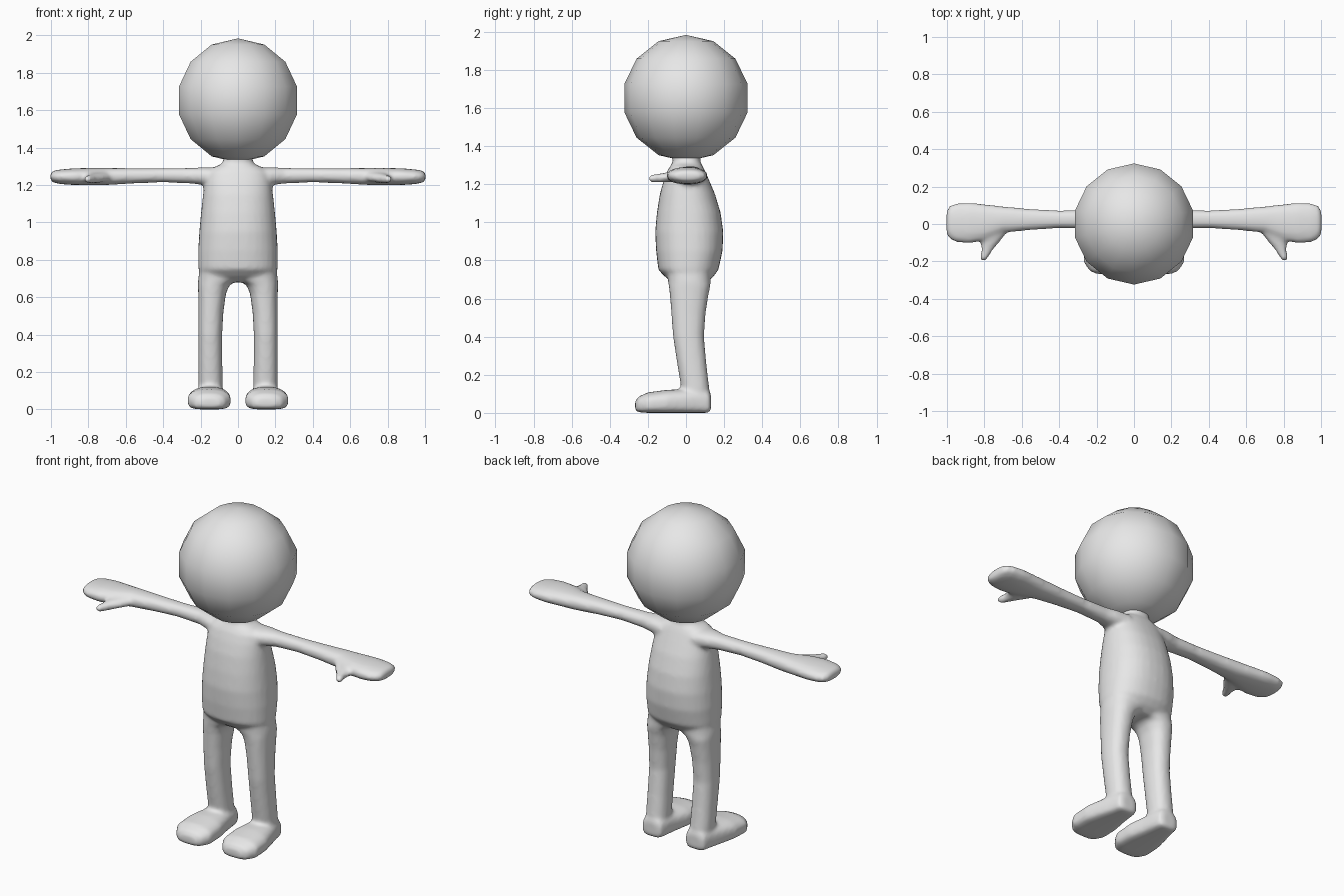
import bpy, bmesh, math

grey = bpy.data.materials.new("plain_grey")
grey.diffuse_color = (0.8, 0.8, 0.8, 1)


def finish(name, bm):
    bmesh.ops.recalc_face_normals(bm, faces=bm.faces)
    mesh = bpy.data.meshes.new(name)
    bm.to_mesh(mesh)
    bm.free()
    mesh.materials.append(grey)
    mesh.polygons.foreach_set("use_smooth", [True] * len(mesh.polygons))
    obj = bpy.data.objects.new(name, mesh)
    bpy.context.collection.objects.link(obj)
    return obj


def loft(bm, axis, sections, side=1, power=2.3, low_power=None, n=24):
    """Skin rounded sections (t, a_min, a_max, b_min, b_max) along an axis."""
    rings = []
    for t, a0, a1, b0, b1 in sections:
        ring = []
        for i in range(n):
            ang = 2 * math.pi * i / n
            c, s = math.cos(ang), math.sin(ang)
            p = 2 / (low_power if low_power and s < 0 else power)
            a = (a0 + a1) / 2 + (a1 - a0) / 2 * math.copysign(abs(c) ** p, c)
            b = (b0 + b1) / 2 + (b1 - b0) / 2 * math.copysign(abs(s) ** p, s)
            x, y, z = {"x": (t, a, b), "y": (a, t, b), "z": (a, b, t)}[axis]
            ring.append(bm.verts.new((x * side, y, z)))
        rings.append(ring)
    for r0, r1 in zip(rings, rings[1:]):
        for i in range(n):
            j = (i + 1) % n
            bm.faces.new((r0[i], r0[j], r1[j], r1[i]))
    bm.faces.new(rings[0])
    bm.faces.new(rings[-1])


# Torso and neck: height, half width, front, back
torso = [(0.68, 0.17, -0.06, 0.10), (0.71, 0.20, -0.105, 0.14),
         (0.75, 0.212, -0.145, 0.17), (0.85, 0.213, -0.157, 0.192),
         (0.95, 0.207, -0.162, 0.196), (1.05, 0.198, -0.153, 0.182),
         (1.15, 0.187, -0.137, 0.152), (1.22, 0.178, -0.117, 0.122),
         (1.27, 0.165, -0.098, 0.10), (1.295, 0.13, -0.083, 0.088),
         (1.312, 0.088, -0.07, 0.075), (1.335, 0.076, -0.07, 0.076),
         (1.38, 0.08, -0.075, 0.08)]

leg = [(0.76, 0.0, 0.205, -0.10, 0.13), (0.69, 0.0, 0.214, -0.095, 0.13),
       (0.665, 0.045, 0.214, -0.09, 0.128), (0.62, 0.064, 0.213, -0.085, 0.118),
       (0.52, 0.078, 0.212, -0.077, 0.103), (0.40, 0.085, 0.212, -0.068, 0.094),
       (0.25, 0.084, 0.212, -0.045, 0.108), (0.13, 0.082, 0.212, -0.025, 0.122),
       (0.04, 0.08, 0.21, -0.025, 0.126)]

foot = [(-0.267, 0.10, 0.20, 0.015, 0.06), (-0.25, 0.068, 0.238, 0.003, 0.085),
        (-0.20, 0.038, 0.27, 0, 0.108), (-0.10, 0.04, 0.266, 0, 0.121),
        (0.0, 0.06, 0.24, 0, 0.125), (0.08, 0.072, 0.218, 0, 0.13),
        (0.118, 0.08, 0.21, 0, 0.12), (0.131, 0.10, 0.19, 0.012, 0.10)]

# Arm and mitten hand in one sweep
arm = [(0.10, -0.07, 0.10, 1.19, 1.295), (0.18, -0.05, 0.09, 1.20, 1.295),
       (0.25, -0.025, 0.075, 1.208, 1.291), (0.40, -0.022, 0.072, 1.215, 1.289),
       (0.55, -0.032, 0.08, 1.209, 1.29), (0.70, -0.047, 0.094, 1.20, 1.291),
       (0.80, -0.09, 0.106, 1.199, 1.291), (0.88, -0.103, 0.114, 1.20, 1.289),
       (0.95, -0.097, 0.11, 1.205, 1.283), (0.987, -0.078, 0.097, 1.213, 1.276),
       (1.003, -0.05, 0.065, 1.225, 1.263)]

thumb = [(0.02, 0.63, 0.85, 1.215, 1.275), (-0.06, 0.69, 0.835, 1.212, 1.27),
         (-0.10, 0.722, 0.818, 1.211, 1.262), (-0.14, 0.756, 0.816, 1.21, 1.256),
         (-0.182, 0.782, 0.824, 1.211, 1.25), (-0.196, 0.793, 0.816, 1.218, 1.243)]

bm = bmesh.new()
loft(bm, "z", [(z, -w, w, f, b) for z, w, f, b in torso], n=32)
for side in (1, -1):
    loft(bm, "z", leg, side)
    loft(bm, "y", foot, side, low_power=4)
    loft(bm, "x", arm, side)
    loft(bm, "y", thumb, side)
body = finish("body", bm)

# Fuse the limbs into one soft skin
remesh = body.modifiers.new("fuse", "REMESH")
remesh.mode = "VOXEL"
remesh.voxel_size = 0.012
remesh.use_smooth_shade = True
soften = body.modifiers.new("soften", "SMOOTH")
soften.factor = 0.5
soften.iterations = 5

# Head: coarse ball, 14 sides by 7 bands
bm = bmesh.new()
R, N, BANDS = 0.332, 14, 7
rings = []
for k in range(1, BANDS):
    lat = math.pi * k / BANDS
    rings.append([bm.verts.new((R * math.sin(lat) * math.sin(2 * math.pi * i / N),
                                R * math.sin(lat) * math.cos(2 * math.pi * i / N),
                                R * math.cos(lat))) for i in range(N)])
top, bottom = bm.verts.new((0, 0, R)), bm.verts.new((0, 0, -R))
for i in range(N):
    j = (i + 1) % N
    bm.faces.new((top, rings[0][i], rings[0][j]))
    bm.faces.new((bottom, rings[-1][j], rings[-1][i]))
    for r0, r1 in zip(rings, rings[1:]):
        bm.faces.new((r0[i], r1[i], r1[j], r0[j]))
head = finish("head", bm)
head.location = (0, 0, 1.652)
